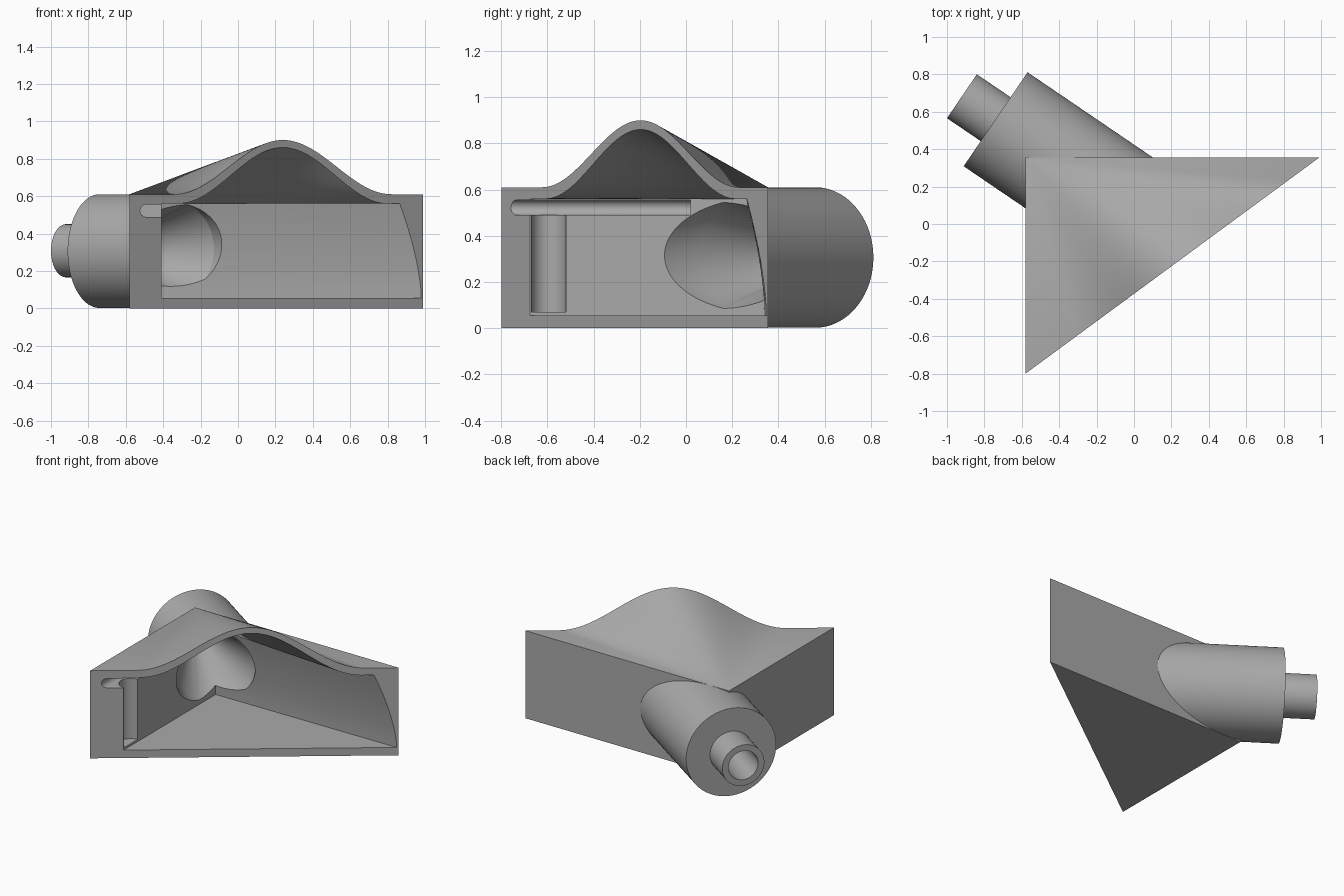
import bpy, bmesh, math
from mathutils import Vector as V

cube = bpy.data.objects.get("Cube")
if cube:
    bpy.data.objects.remove(cube, do_unlink=True)

grey = bpy.data.materials.new("plain_grey")
grey.use_nodes = True
grey.diffuse_color = (0.4, 0.4, 0.4, 1)
grey.node_tree.nodes["Principled BSDF"].inputs["Base Color"].default_value = (0.4, 0.4, 0.4, 1)

BACK_CORNER, RIGHT_CORNER, LEFT_CORNER = V((-0.58, 0.355)), V((-0.58, -0.80)), V((0.99, 0.355))
SLOPE = (LEFT_CORNER.y - RIGHT_CORNER.y) / (LEFT_CORNER.x - RIGHT_CORNER.x)
OUTWARD = V((SLOPE, -1, 0)).normalized()      # out of the open mouth
AXIS = V((-0.827, 0.562, 0)).normalized()     # out along the hose socket


def on_mouth(x, z):
    return V((x, RIGHT_CORNER.y + (x - RIGHT_CORNER.x) * SLOPE, z))


def hump(x, base, height, half):
    t = max(-1, min(1, (x - 0.24) / half))
    return base + height / 2 * (1 + math.cos(math.pi * t))


def steps(a, b, n):
    return [a + (b - a) * i / n for i in range(n + 1)]


def make(name, faces):
    """Closed mesh from faces given as lists of points."""
    bm = bmesh.new()
    for f in faces:
        bm.faces.new([bm.verts.new(p) for p in f])
    bmesh.ops.remove_doubles(bm, verts=bm.verts, dist=1e-5)
    bmesh.ops.recalc_face_normals(bm, faces=bm.faces)
    mesh = bpy.data.meshes.new(name)
    bm.to_mesh(mesh)
    bm.free()
    mesh.materials.append(grey)
    ob = bpy.data.objects.new(name, mesh)
    bpy.context.collection.objects.link(ob)
    return ob


def skin(name, rings):
    """Close a stack of matching rings with end caps."""
    faces = [rings[0], rings[-1]]
    for a, b in zip(rings, rings[1:]):
        n = len(a)
        faces += [[a[i], a[(i + 1) % n], b[(i + 1) % n], b[i]] for i in range(n)]
    return make(name, faces)


def circle(centre, direction, r, n=96):
    side = V((1, 0, 0)) if abs(direction.z) > 0.9 else V((0, 0, 1))
    other = direction.cross(side)
    angles = [math.tau * (i + 0.5) / n for i in range(n)]
    return [V(centre) + r * (math.cos(a) * side + math.sin(a) * other) for a in angles]


def tube(name, start, end, r):
    d = (V(end) - V(start)).normalized()
    return skin(name, [circle(start, d, r), circle(end, d, r)])


# wedge housing with a roof fanning from the back corner to the humped mouth
crest = [on_mouth(x, hump(x, 0.61, 0.29, 0.58)) for x in steps(-0.58, 0.99, 80)]
apex = BACK_CORNER.to_3d() + V((0, 0, 0.61))
foot = BACK_CORNER.to_3d()
right_foot, left_foot = on_mouth(-0.58, 0), on_mouth(0.99, 0)
body = make("nozzle_body", [[apex, a, b] for a, b in zip(crest, crest[1:])] + [
    [right_foot, left_foot] + crest[::-1],
    [foot, left_foot, right_foot],
    [foot, right_foot, crest[0], apex],
    [foot, apex, crest[-1], left_foot]])

# hose socket and its narrow pipe
socket_end = V((-0.74, 0.56, 0.306))
pipe_end = V((-0.92, 0.683, 0.308))
socket = tube("hose_socket", socket_end - AXIS * 0.85, socket_end, 0.304)
pipe = tube("hose_pipe", pipe_end - AXIS * 0.4, pipe_end, 0.142)

# hollow inside: left wall upright, back wall leaning forward, ceiling under the roof
heights = steps(0.055, 0.56, 10)
lean = [((z - 0.055) / 0.505) ** 1.6 for z in heights]
back_edge = [V((-0.41, 0.34 - 0.08 * k, z)) for k, z in zip(lean, heights)]
lean_edge = [on_mouth(0.98 - 0.115 * k, z) for k, z in zip(lean, heights)]
ceiling = [on_mouth(x, hump(x, 0.56, 0.30, 0.56)) for x in steps(-0.41, lean_edge[-1].x, 70)]
rim = [on_mouth(-0.41, 0.055)] + ceiling + lean_edge[-2::-1]
ahead = [p + OUTWARD * 0.1 for p in rim]
n = len(rim)
faces = [ahead] + [[rim[i], rim[(i + 1) % n], ahead[(i + 1) % n], ahead[i]] for i in range(n)]
faces += [[back_edge[-1], a, b] for a, b in zip(ceiling, ceiling[1:])]
for i in range(len(heights) - 1):
    quad = [back_edge[i], back_edge[i + 1], lean_edge[i + 1], lean_edge[i]]
    faces += [quad[:3], [quad[0], quad[2], quad[3]]]
faces += [[back_edge[0], rim[0], lean_edge[0]], [rim[0], ceiling[0]] + back_edge[::-1]]
cavity = make("cavity_cutter", faces)

# round inlet, funnel and pipe bore
inlet = V((-0.33, 0.22, 0.315))
throat = pipe_end - AXIS * 0.36
bore = skin("inlet_cutter", [
    circle(inlet + OUTWARD * 0.35, -OUTWARD, 0.25),
    circle(inlet, -OUTWARD, 0.25),
    circle(throat, AXIS, 0.1),
    circle(pipe_end + AXIS * 0.1, AXIS, 0.1)])

# round-ended slot along the right wall, and the upright groove below it
arc = [math.pi * (0.5 + i / 16) for i in range(17)]
section = [(-0.35, 0.555)] + [(-0.49 + 0.033 * math.cos(a), 0.522 + 0.033 * math.sin(a)) for a in arc]
section.append((-0.35, 0.489))
slot = skin("slot_cutter", [[V((x, y, z)) for x, z in section] for y in (-0.9, 0.02)])
groove = tube("groove_cutter", (-0.41, -0.595, 0.07), (-0.41, -0.595, 0.51), 0.075)

# join the outside, then carve the inside
for tool, op in [(socket, 'UNION'), (pipe, 'UNION'), (cavity, 'DIFFERENCE'), (bore, 'DIFFERENCE'),
                 (slot, 'DIFFERENCE'), (groove, 'DIFFERENCE')]:
    mod = body.modifiers.new(tool.name, 'BOOLEAN')
    mod.operation, mod.object, mod.solver = op, tool, 'EXACT'
bpy.context.view_layer.update()
result = bpy.data.meshes.new_from_object(body.evaluated_get(bpy.context.evaluated_depsgraph_get()))
body.modifiers.clear()
body.data = result
result.name = "nozzle_body"
for tool in (socket, pipe, cavity, bore, slot, groove):
    bpy.data.objects.remove(tool, do_unlink=True)

bpy.context.view_layer.objects.active = body
body.select_set(True)
bpy.ops.object.shade_smooth_by_angle(angle=math.radians(25))
